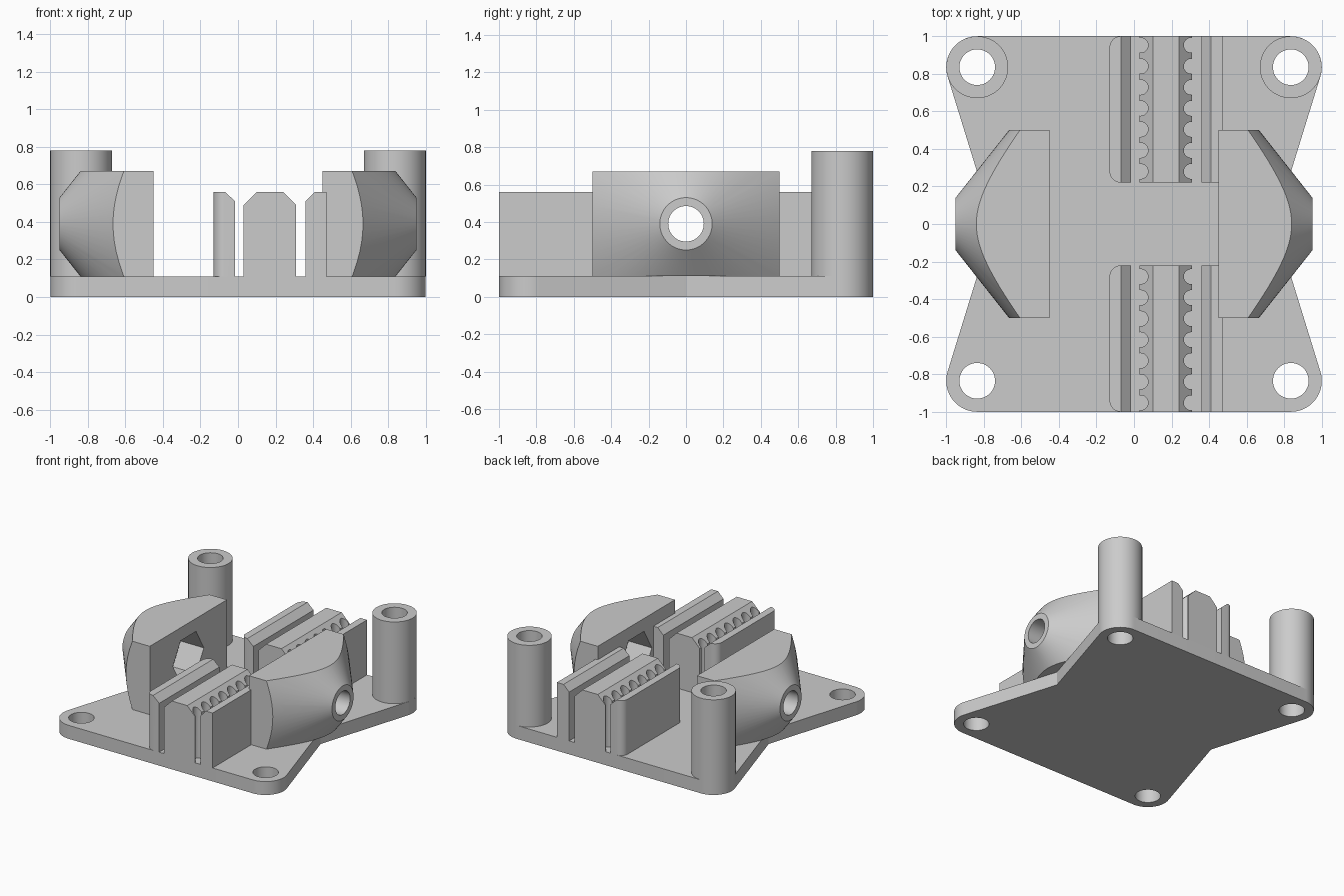
import bpy, bmesh, math
from mathutils import Vector

if "Cube" in bpy.data.objects:
    bpy.data.objects.remove(bpy.data.objects["Cube"], do_unlink=True)

GREY = (0.6, 0.6, 0.6, 1)
mat = bpy.data.materials.new("plain grey")
mat.use_nodes = True
mat.diffuse_color = GREY
mat.node_tree.nodes["Principled BSDF"].inputs["Base Color"].default_value = GREY

BASE_TOP = 0.11
CORNER, CORNER_R, HOLE_R = 0.835, 0.165, 0.095
AXIS_Z = 0.39


def arc(cx, cy, r, start, end, n=16):
    """Points along an arc, angles in degrees."""
    angles = [math.radians(start + (end - start) * i / n) for i in range(n + 1)]
    return [(cx + r * math.cos(a), cy + r * math.sin(a)) for a in angles]


def circle(cx, cy, r, n=48):
    return arc(cx, cy, r, 0, 360, n)[:-1]


def add_prism(bm, outline, lo, hi, axis):
    """Extrude a 2D outline along x (outline in y,z), y (x,z) or z (x,y)."""
    place = {"x": lambda p, d: (d, p[0], p[1]),
             "y": lambda p, d: (p[0], d, p[1]),
             "z": lambda p, d: (p[0], p[1], d)}[axis]
    face = bm.faces.new([bm.verts.new(place(p, lo)) for p in outline])
    moved = bmesh.ops.extrude_face_region(bm, geom=[face])["geom"]
    shift = Vector(place((0, 0), hi - lo))
    bmesh.ops.translate(bm, vec=shift, verts=[g for g in moved if isinstance(g, bmesh.types.BMVert)])


def finish(bm, name):
    bmesh.ops.recalc_face_normals(bm, faces=bm.faces)
    mesh = bpy.data.meshes.new(name)
    bm.to_mesh(mesh)
    bm.free()
    obj = bpy.data.objects.new(name, mesh)
    obj.data.materials.append(mat)
    bpy.context.collection.objects.link(obj)
    return obj


def prisms(name, outlines, lo, hi, axis):
    bm = bmesh.new()
    for outline in outlines:
        add_prism(bm, outline, lo, hi, axis)
    return finish(bm, name)


def activate(obj):
    bpy.ops.object.select_all(action="DESELECT")
    obj.select_set(True)
    bpy.context.view_layer.objects.active = obj


def boolean(obj, tool, operation="DIFFERENCE"):
    mod = obj.modifiers.new("shape", "BOOLEAN")
    mod.operation, mod.solver, mod.object = operation, "EXACT", tool
    activate(obj)
    bpy.ops.object.modifier_apply(modifier=mod.name)
    bpy.data.objects.remove(tool, do_unlink=True)


def smooth(obj):
    activate(obj)
    bpy.ops.object.shade_smooth_by_angle(angle=math.radians(30))


# Base plate: rounded corners with a shallow V waist on both sides
tilt = math.degrees(math.atan(0.31))
right = [(0.75, 0)] + arc(CORNER, CORNER, CORNER_R, -tilt, 90)
upper = right + [(-x, y) for x, y in reversed(right)]
outline = upper + [(-x, -y) for x, y in upper[1:-1]]
base = prisms("base_plate", [outline], 0, BASE_TOP, "z")
holes = [circle(sx * CORNER, sy * CORNER, HOLE_R) for sx in (-1, 1) for sy in (-1, 1)]
boolean(base, prisms("hole_cutter", holes, -0.1, 0.3, "z"))
smooth(base)

# Hollow posts on the back corners
for side, sx in (("left", 1), ("right", -1)):
    post = prisms("post_" + side, [circle(sx * CORNER, CORNER, CORNER_R)], BASE_TOP, 0.78, "z")
    boolean(post, prisms("bore_cutter", [circle(sx * CORNER, CORNER, HOLE_R)], 0, 1, "z"))
    smooth(post)

# Conical rod holders: a box trimmed by a cone, with a rod hole and a hexagonal nut pocket
for side, sx in (("left", 1), ("right", -1)):
    box = [(-0.5, BASE_TOP), (0.5, BASE_TOP), (0.5, 0.67), (-0.5, 0.67)]
    holder = prisms("rod_holder_" + side, [box], sx * 0.45, sx * 1.0, "x")
    bm = bmesh.new()
    rings = []
    for x, r in ((0.3, 0.963), (0.95, 0.14)):
        rings.append([bm.verts.new((sx * x, y, z)) for y, z in circle(0, AXIS_Z, r, 64)])
        bm.faces.new(rings[-1])
    for i in range(64):
        j = (i + 1) % 64
        bm.faces.new((rings[0][i], rings[0][j], rings[1][j], rings[1][i]))
    boolean(holder, finish(bm, "cone_tool"), "INTERSECT")
    boolean(holder, prisms("rod_cutter", [circle(0, AXIS_Z, HOLE_R)], sx * 0.4, sx * 1.1, "x"))
    boolean(holder, prisms("nut_cutter", [circle(0, AXIS_Z, 0.2, 6)], sx * 0.4, sx * 0.66, "x"))
    smooth(holder)

# Belt clamps: outer wall, toothed block and inner wall, front and back
TOP = 0.56
block_profile = [(0.03, BASE_TOP), (0.31, BASE_TOP), (0.31, 0.49),
                 (0.24, TOP), (0.10, TOP), (0.03, 0.49)]
plain_profile = [(0.36, BASE_TOP), (0.47, BASE_TOP), (0.47, TOP), (0.41, TOP), (0.36, 0.51)]
round_profile = [(-0.13, BASE_TOP), (-0.015, BASE_TOP), (-0.015, 0.51), (-0.07, TOP), (-0.13, TOP)]

for end, sy in (("front", -1), ("back", 1)):
    near, far = sorted((sy * 0.22, sy))
    smooth(prisms("plain_wall_" + end, [plain_profile], near, far, "y"))

    wall = prisms("rounded_wall_" + end, [round_profile], near, far, "y")
    r = 0.06
    footprint = ([(0.1, near), (0.1, far)] + arc(-0.13 + r, far - r, r, 90, 180)
                 + arc(-0.13 + r, near + r, r, 180, 270))
    boolean(wall, prisms("footprint_tool", [footprint], 0, 1, "z"), "INTERSECT")
    smooth(wall)

    block = prisms("toothed_block_" + end, [block_profile], near, far, "y")
    notches = [circle(x, sy * (0.28 + 0.112 * i), 0.04, 24)
               for x in (0.035, 0.305) for i in range(7)]
    boolean(block, prisms("notch_cutter", notches, 0, 1, "z"))
    smooth(block)
